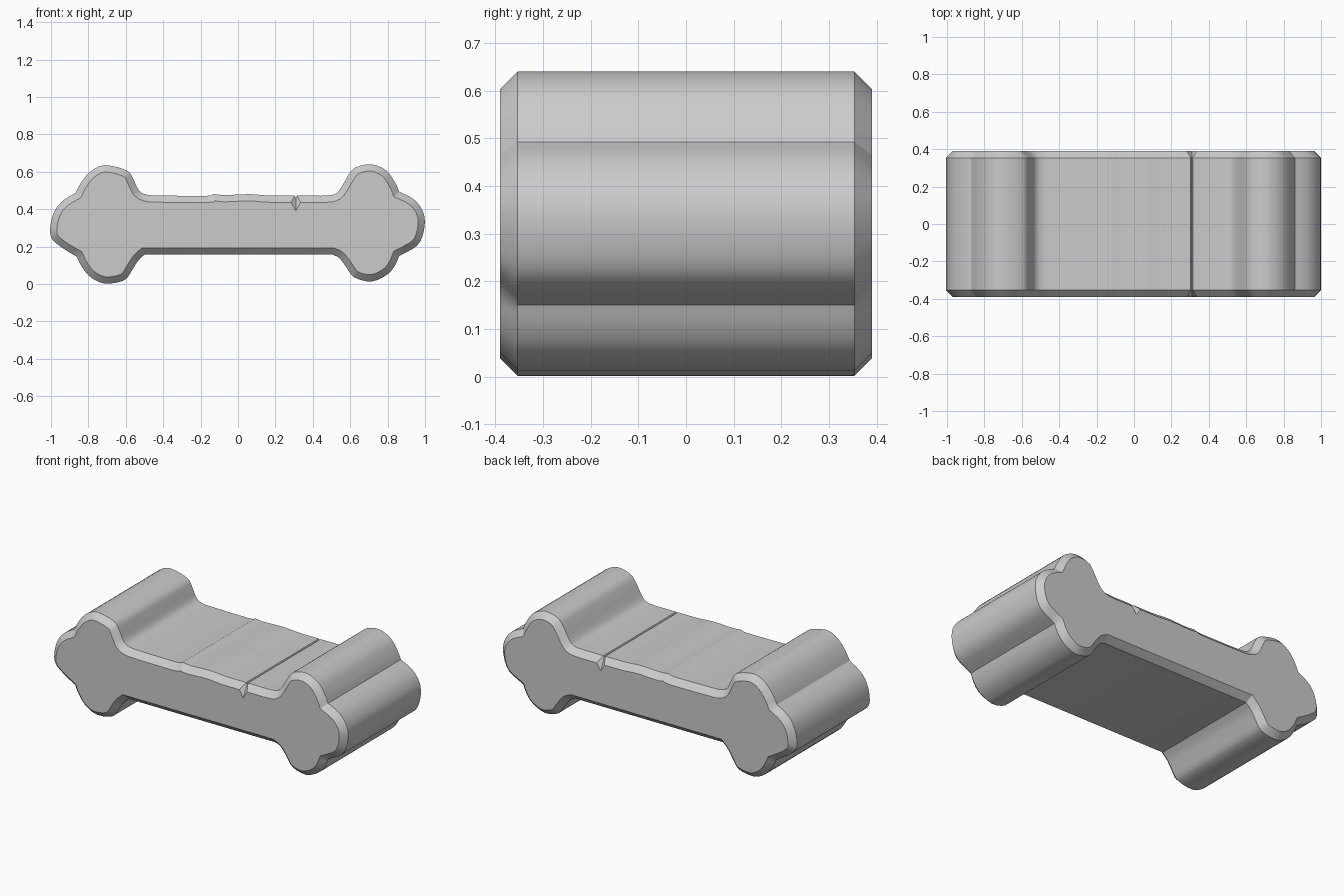
import bpy
import bmesh
from math import radians
from mathutils import Vector

HALF_DEPTH = 0.39
CHAMFER = 0.036
STEPS = 3

if "Cube" in bpy.data.objects:
    bpy.data.objects.remove(bpy.data.objects["Cube"], do_unlink=True)

# Outline sections (x, z), clockwise; each is a smooth curve and they meet at sharp corners
left_end = [(-.862, .146), (-.943, .195), (-1, .25), (-1, .33), (-.975, .40), (-.93, .45), (-.868, .487)]
top_left = [(-.868, .487), (-.84, .54), (-.79, .60), (-.713, .635), (-.595, .607), (-.56, .56),
            (-.53, .50), (-.49, .478), (-.42, .473), (-.17, .471), (-.13, .48), (-.07, .475),
            (.06, .48), (.16, .473), (.303, .472)]
groove = [(.303, .472), (.309, .462)]
groove_back = [(.309, .462), (.315, .472)]
top_right = [(.315, .472), (.40, .472), (.46, .472), (.515, .479), (.547, .508), (.588, .578), (.627, .622),
             (.713, .64), (.793, .606), (.84, .542), (.862, .493)]
right_end = [(.862, .493), (.926, .462), (.97, .42), (.997, .36), (.993, .28), (.958, .205), (.862, .15)]
foot_right = [(.862, .15), (.84, .10), (.798, .05), (.713, .013), (.622, .035), (.58, .088),
              (.542, .138), (.505, .157)]
belly = [(.505, .157), (-.50, .157)]
foot_left = [(-.50, .157), (-.537, .12), (-.57, .067), (-.61, .019), (-.713, .002), (-.793, .04),
             (-.84, .10), (-.862, .146)]
SECTIONS = [left_end, top_left, groove, groove_back, top_right, right_end, foot_right, belly, foot_left]


def smooth_section(points):
    """Sample a curve through the points, leaving out the last one."""
    pts = [Vector(p) for p in points]
    if len(pts) == 2:
        return pts[:1]
    pts = [2 * pts[0] - pts[1]] + pts + [2 * pts[-1] - pts[-2]]
    out = []
    for a, b, c, d in zip(pts, pts[1:], pts[2:], pts[3:]):
        for i in range(STEPS):
            t = i / STEPS
            out.append(b + (c - a) * t / 2 + (a - 2.5 * b + 2 * c - d / 2) * t ** 2
                       + (1.5 * (b - c) + (d - a) / 2) * t ** 3)
    return out


def inset(outline, amount):
    """Move every edge of a clockwise outline inwards by the amount."""
    result = []
    for i, p in enumerate(outline):
        e1 = (p - outline[i - 1]).normalized()
        e2 = (outline[(i + 1) % len(outline)] - p).normalized()
        n1, n2 = Vector((e1.y, -e1.x)), Vector((e2.y, -e2.x))
        result.append(p + (n1 + n2) * amount / (1 + n1.dot(n2)))
    return result


outline = [p for section in SECTIONS for p in smooth_section(section)]
inner = inset(outline, CHAMFER)

# Bone body: the outline drawn along y with chamfered ends
bm = bmesh.new()
edge_y = HALF_DEPTH - CHAMFER
rings = [[bm.verts.new((p.x, y, p.y)) for p in loop]
         for loop, y in ((inner, -HALF_DEPTH), (outline, -edge_y), (outline, edge_y), (inner, HALF_DEPTH))]
count = len(outline)
for near, far in zip(rings, rings[1:]):
    for i in range(count):
        j = (i + 1) % count
        bm.faces.new((near[i], near[j], far[j], far[i]))
bm.faces.new(rings[0])
bm.faces.new(rings[-1])
bmesh.ops.recalc_face_normals(bm, faces=bm.faces)
mesh = bpy.data.meshes.new("bone_body")
bm.to_mesh(mesh)
bm.free()
bone = bpy.data.objects.new("bone_body", mesh)
bpy.context.collection.objects.link(bone)

# Plain grey material
grey = bpy.data.materials.new("grey")
grey.use_nodes = True
colour = (0.6, 0.6, 0.6, 1)
grey.diffuse_color = colour
grey.node_tree.nodes["Principled BSDF"].inputs["Base Color"].default_value = colour
mesh.materials.append(grey)

# Smooth lobes with crisp creases
bpy.ops.object.select_all(action="DESELECT")
bone.select_set(True)
bpy.context.view_layer.objects.active = bone
bpy.ops.object.shade_smooth_by_angle(angle=radians(30))
